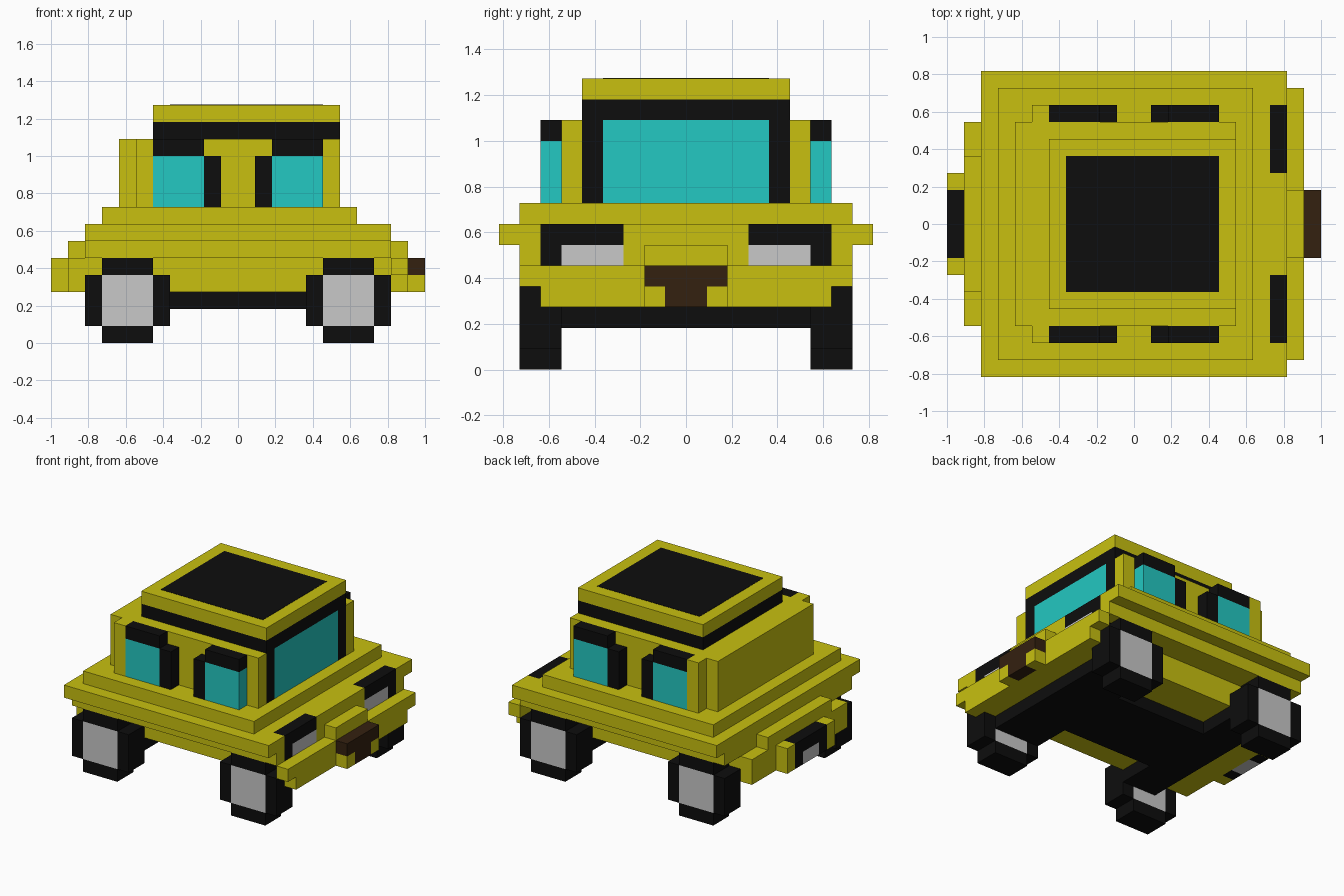
import bpy, bmesh

if "Cube" in bpy.data.objects:
    bpy.data.objects.remove(bpy.data.objects["Cube"])

U = 1 / 11  # one block of the grid the car is built on


def colour(name, r, g, b):
    m = bpy.data.materials.new(name)
    m.diffuse_color = (r, g, b, 1)
    m.use_nodes = True
    m.node_tree.nodes["Principled BSDF"].inputs["Base Color"].default_value = m.diffuse_color
    return m


YELLOW = colour("yellow_paint", 0.58, 0.53, 0.005)
BLACK = colour("black_trim", 0.004, 0.004, 0.004)
GLASS = colour("cyan_glass", 0.017, 0.58, 0.54)
GREY = colour("light_grey", 0.58, 0.58, 0.58)
BROWN = colour("dark_brown", 0.034, 0.015, 0.005)


def part(name, mat, *boxes, mirror=False):
    """One object from boxes (x0, x1, y0, y1, z0, z1) in blocks; mirror copies across y."""
    bm = bmesh.new()
    todo = list(boxes)
    if mirror:
        todo += [(a, b, -d, -c, e, f) for a, b, c, d, e, f in boxes]
    for x0, x1, y0, y1, z0, z1 in todo:
        for v in bmesh.ops.create_cube(bm, size=1)["verts"]:
            v.co.x = U * (x1 if v.co.x > 0 else x0)
            v.co.y = U * (y1 if v.co.y > 0 else y0)
            v.co.z = U * (z1 if v.co.z > 0 else z0)
    me = bpy.data.meshes.new(name)
    bm.to_mesh(me)
    bm.free()
    me.materials.append(mat)
    ob = bpy.data.objects.new(name, me)
    bpy.context.collection.objects.link(ob)
    return ob


# Lower body: narrow sill, then stepped waistline
part("sill", YELLOW, (-9, 9, -6, 6, 3, 5))
part("lower_waist", YELLOW, (-9, 8, -8, 8, 5, 6), (8, 9, -3, 3, 5, 6))
part("wide_waist", YELLOW, (-9, 8, -9, 9, 6, 7), (8, 9, -3, 3, 6, 7))
part("wing_corner", YELLOW, (8, 9, 7, 8, 5, 6), (8, 9, 7, 9, 6, 7), mirror=True)
part("upper_waist", YELLOW, (-8, 7, -8, 8, 7, 8))

# Chassis, narrower between the wheels
part("chassis", BLACK, (-4, 4, -3, 3, 2, 3), (4, 8, -6, 6, 2, 3), (-7, -4, -6, 6, 2, 3))

# Headlights
part("headlight_bezel", BLACK, (8, 9, 3, 7, 6, 7), (8, 9, 6, 7, 5, 6), mirror=True)
part("headlight_lens", GREY, (8, 9, 3, 6, 5, 6), mirror=True)

# Front bumper, grille and plate
part("front_bumper", YELLOW, (9, 10, -8, 8, 4, 5), (9, 10, -7, 7, 3, 4))
part("grille", YELLOW, (9, 10, -2, 2, 5, 6))
part("front_plate", BROWN, (10, 11, -2, 2, 4, 5), (10, 11, -1, 1, 3, 4))
part("front_plate_guard", YELLOW, (10, 11, 1, 2, 3, 4), mirror=True)

# Rear bumper and plate
part("rear_bumper", YELLOW, (-10, -9, -6, 6, 3, 5), (-10, -9, -4, 4, 5, 6))
part("rear_plate_guard", YELLOW, (-11, -10, 2, 3, 3, 5), mirror=True)
part("rear_plate_frame", BLACK, (-11, -10, -2, 2, 4, 5))
part("rear_plate_side", BLACK, (-11, -10, 1, 2, 3, 4), mirror=True)
part("rear_plate", GREY, (-11, -10, -1, 1, 3, 4))

# Cabin
part("cabin", YELLOW, (-7, 5, -6, 6, 8, 12))
part("front_pillar", YELLOW, (5, 6, 5, 6, 8, 12), mirror=True)
part("rear_pillar", YELLOW, (-6, -5, 6, 7, 8, 12), mirror=True)

# Windscreen
part("windscreen", GLASS, (5, 6, -4, 4, 8, 12))
part("windscreen_frame", BLACK, (5, 6, 4, 5, 8, 12), mirror=True)

# Side windows, each with a hood on top and a post towards the middle
for label, x0, post in (("rear", -5, -2), ("front", 2, 1)):
    part(label + "_side_window", GLASS, (x0, x0 + 3, 6, 7, 8, 11), mirror=True)
    part(label + "_window_hood", BLACK, (x0, x0 + 3, 6, 7, 11, 12), mirror=True)
    part(label + "_window_post", BLACK, (post, post + 1, 6, 7, 8, 11), mirror=True)

# Roof
part("roof_band", BLACK, (-5, 6, -5, 5, 12, 13))
part("roof", YELLOW, (-5, 6, -5, 5, 13, 14))
part("roof_panel", BLACK, (-4, 5, -4, 4, 13.97, 14.02))

# Wheels: blocky tyre ring around a square hub
for label, c in (("front", 6.5), ("rear", -6.5)):
    part(label + "_tyre", BLACK,
         (c - 2.5, c - 1.5, 6, 8, 1, 4), (c + 1.5, c + 2.5, 6, 8, 1, 4),
         (c - 1.5, c + 1.5, 6, 8, 0, 1), (c - 1.5, c + 1.5, 6, 8, 4, 5), mirror=True)
    part(label + "_hub", GREY, (c - 1.5, c + 1.5, 6, 8, 1, 4), mirror=True)
